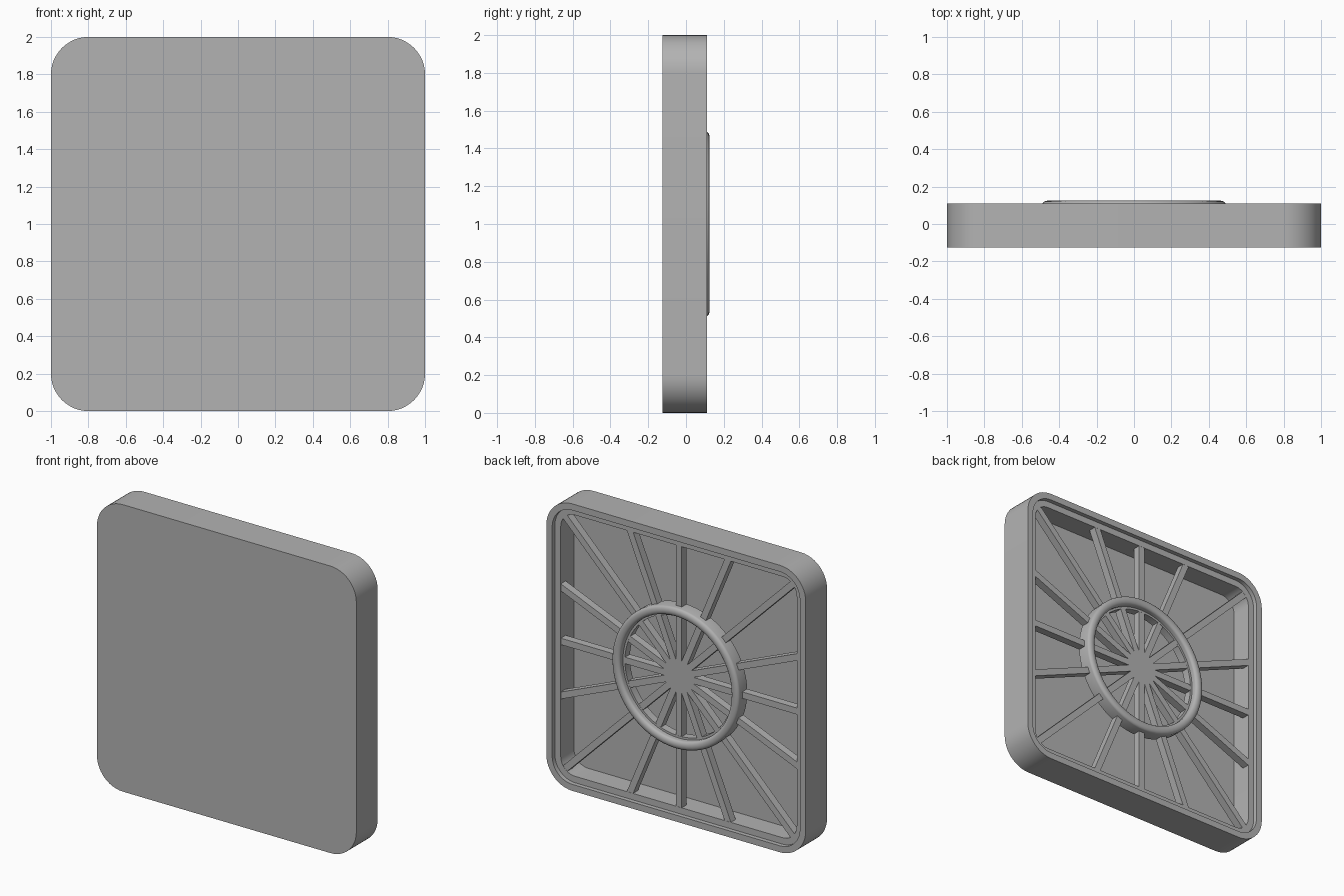
import bpy, bmesh, math
from mathutils import Vector

if "Cube" in bpy.data.objects:
    bpy.data.objects.remove(bpy.data.objects["Cube"])

grey = bpy.data.materials.new("plain_grey")
grey.use_nodes = True
grey.diffuse_color = (0.45, 0.45, 0.45, 1)
grey.node_tree.nodes["Principled BSDF"].inputs["Base Color"].default_value = (0.45, 0.45, 0.45, 1)

MID = 1.0          # height of the centre
LEDGE = 0.08       # depth position of the ledge and the ribs
RIB_BASE = 0.025   # underside of ribs and hub ring


def finish(name, bm):
    bmesh.ops.recalc_face_normals(bm, faces=bm.faces)
    mesh = bpy.data.meshes.new(name)
    bm.to_mesh(mesh)
    bm.free()
    mesh.materials.append(grey)
    obj = bpy.data.objects.new(name, mesh)
    bpy.context.collection.objects.link(obj)
    bpy.ops.object.select_all(action='DESELECT')
    obj.select_set(True)
    bpy.context.view_layer.objects.active = obj
    bpy.ops.object.shade_smooth_by_angle(angle=math.radians(30))
    return obj


def bridge(bm, a, b):
    for i in range(len(a)):
        j = (i + 1) % len(a)
        bm.faces.new((a[i], a[j], b[j], b[i]))


def rounded_square(inset, y, radius=0.2, steps=12):
    pts = []
    for corner in range(4):
        mid = math.radians(45 + 90 * corner)
        cx = math.copysign(1 - radius, math.cos(mid))
        cz = math.copysign(1 - radius, math.sin(mid))
        for s in range(steps + 1):
            a = math.radians(90 * (corner + s / steps))
            r = radius - inset
            pts.append(Vector((cx + r * math.cos(a), y, MID + cz + r * math.sin(a))))
    return pts


def circle(radius, y, steps=64):
    return [Vector((radius * math.cos(a), y, MID + radius * math.sin(a)))
            for a in (math.tau * i / steps for i in range(steps))]


# Hollow tray with a stepped rim, open at the back
bm = bmesh.new()
profile = [(0, -0.125), (0, 0.11), (0.045, 0.11), (0.045, LEDGE), (0.09, LEDGE), (0.09, -0.065)]
loops = [[bm.verts.new(p) for p in rounded_square(*step)] for step in profile]
for a, b in zip(loops, loops[1:]):
    bridge(bm, a, b)
bm.faces.new(loops[0])
bm.faces.new(loops[-1])
finish("tray", bm)

# Sixteen ribs meeting in a star at the centre
bm = bmesh.new()
count, half = 16, 0.0225
outline = []
for i in range(count):
    a = math.tau * i / count
    along = Vector((math.cos(a), 0, math.sin(a)))
    side = Vector((-math.sin(a), 0, math.cos(a)))
    reach = 0.93 / max(abs(along.x), abs(along.z))
    if i % 4 == 2:
        reach = 1.26
    for s in (-1, 1):
        outline.append(along * reach + side * half * s)
    v = a + math.pi / count
    outline.append(Vector((math.cos(v), 0, math.sin(v))) * half / math.sin(math.pi / count))
caps = [[bm.verts.new(p + Vector((0, y, MID))) for p in outline] for y in (RIB_BASE, LEDGE - 0.001)]
bridge(bm, *caps)
for cap in caps:
    bm.faces.new(cap)
finish("ribs", bm)

# Hub ring with a rounded lip
bm = bmesh.new()
lip = [(0.46 + 0.03 * math.cos(t), 0.105 + 0.02 * math.sin(t))
       for t in (math.pi * k / 8 for k in range(9))]
profile = [(0.49, RIB_BASE)] + lip + [(0.43, LEDGE), (0.415, LEDGE), (0.415, RIB_BASE)]
loops = [[bm.verts.new(p) for p in circle(*step)] for step in profile]
for a, b in zip(loops, loops[1:] + loops[:1]):
    bridge(bm, a, b)
finish("hub_ring", bm)
